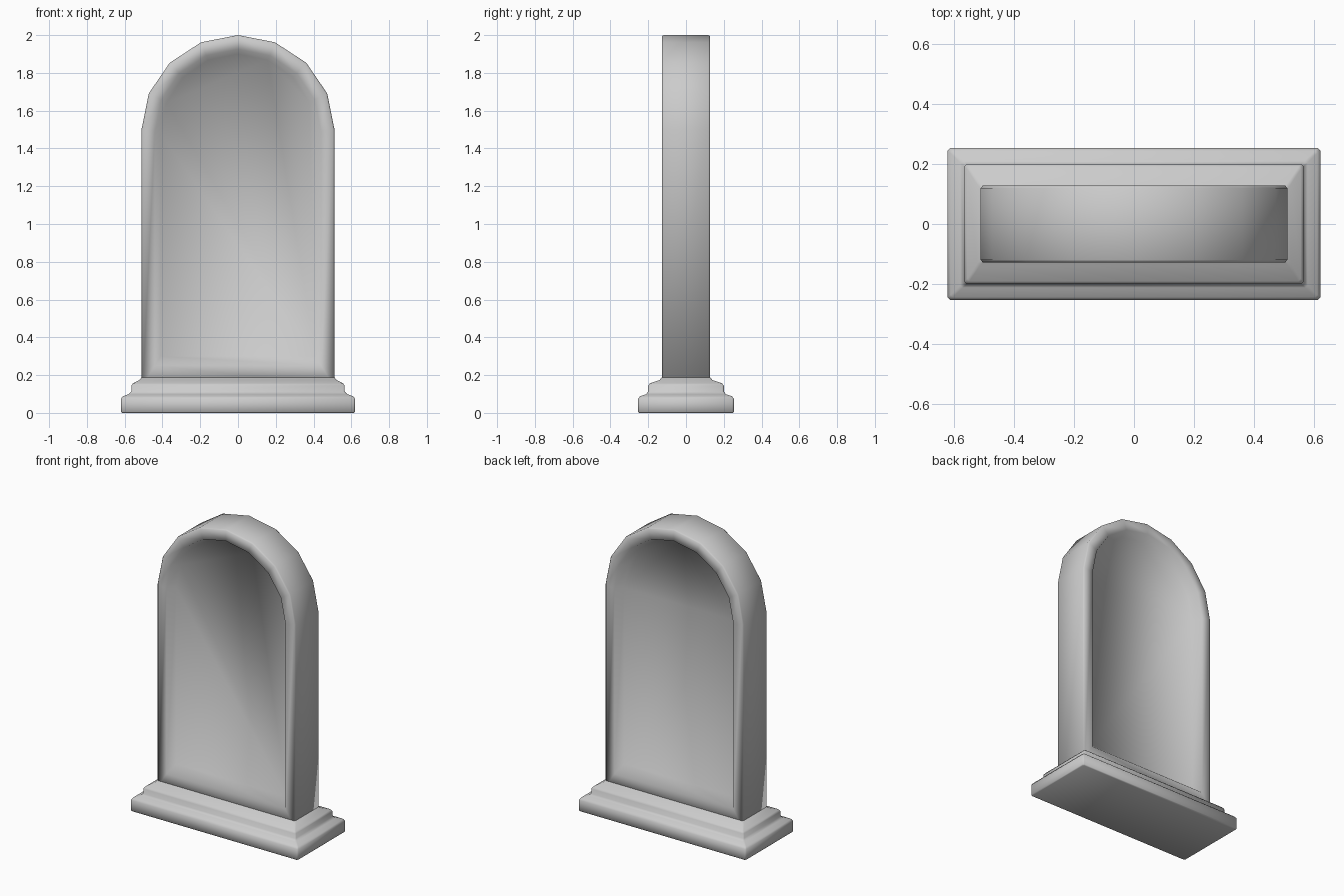
import bpy, bmesh, math

if "Cube" in bpy.data.objects:
    bpy.data.objects.remove(bpy.data.objects["Cube"], do_unlink=True)

stone = bpy.data.materials.new("grey_stone")
stone.use_nodes = True
COLOR = (0.6, 0.6, 0.6, 1)
stone.diffuse_color = COLOR
stone.node_tree.nodes["Principled BSDF"].inputs["Base Color"].default_value = COLOR


def loft(name, rings):
    """Skin a list of equal-length point rings and cap both ends."""
    bm = bmesh.new()
    loops = [[bm.verts.new(p) for p in ring] for ring in rings]
    for a, b in zip(loops, loops[1:]):
        for i in range(len(a)):
            j = (i + 1) % len(a)
            bm.faces.new((a[i], a[j], b[j], b[i]))
    bm.faces.new(loops[0])
    bm.faces.new(loops[-1])
    bmesh.ops.recalc_face_normals(bm, faces=bm.faces)
    mesh = bpy.data.meshes.new(name)
    bm.to_mesh(mesh)
    bm.free()
    mesh.materials.append(stone)
    mesh.shade_smooth()
    obj = bpy.data.objects.new(name, mesh)
    bpy.context.collection.objects.link(obj)
    return obj


def arch(half_width, spring, apex, bottom, y):
    """Arched outline with an eight-sided top."""
    pts = [(-half_width, y, bottom), (half_width, y, bottom)]
    for k in range(9):
        t = math.pi * k / 8
        pts.append((half_width * math.cos(t), y, spring + (apex - spring) * math.sin(t)))
    return pts


def rectangle(hx, hy, z, c=0.008):
    """Rectangle with slightly clipped corners."""
    return [(hx, hy - c, z), (hx - c, hy, z), (c - hx, hy, z), (-hx, hy - c, z),
            (-hx, c - hy, z), (c - hx, -hy, z), (hx - c, -hy, z), (hx, c - hy, z)]


# Upright slab with a recessed panel on both faces
front_section = [
    (0.41, 1.48, 1.90, 0.30, -0.068),    # panel floor
    (0.44, 1.49, 1.925, 0.25, -0.128),   # rim, inner edge
    (0.503, 1.5, 1.993, 0.15, -0.128),   # rim, outer edge
    (0.511, 1.5, 2.0, 0.15, -0.119),     # softened corner
]
back_section = [(w, s, a, b, -y) for w, s, a, b, y in reversed(front_section)]
loft("arched_slab", [arch(*s) for s in front_section + back_section])

# Stepped plinth
plinth_section = [
    (0.614, 0.247, 0.0), (0.62, 0.253, 0.006), (0.62, 0.253, 0.075),
    (0.61, 0.243, 0.088), (0.578, 0.212, 0.099), (0.565, 0.2, 0.113),
    (0.565, 0.2, 0.145), (0.555, 0.19, 0.157), (0.522, 0.14, 0.174),
    (0.511, 0.128, 0.188),
]
loft("stepped_plinth", [rectangle(*s) for s in plinth_section])
